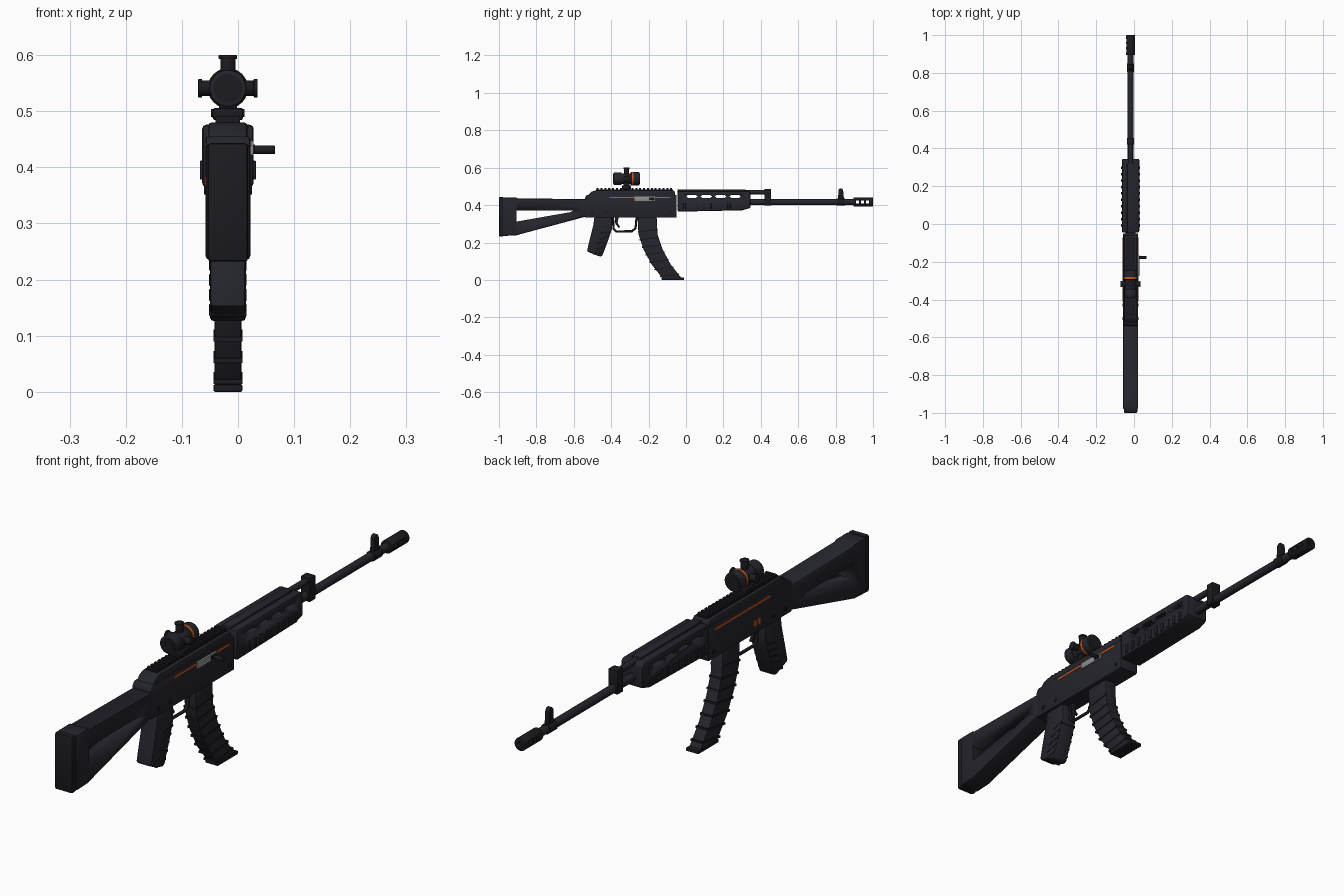
import bpy, bmesh, math
from mathutils import Vector, Matrix

if "Cube" in bpy.data.objects:
    bpy.data.objects.remove(bpy.data.objects["Cube"], do_unlink=True)

CX = -0.018  # centre plane of the rifle


def material(name, rgb):
    m = bpy.data.materials.new(name)
    m.use_nodes = True
    m.diffuse_color = (*rgb, 1)
    bsdf = next(n for n in m.node_tree.nodes if n.type == 'BSDF_PRINCIPLED')
    bsdf.inputs["Base Color"].default_value = (*rgb, 1)
    return m


BODY = material("charcoal", (0.018, 0.018, 0.026))
DARK = material("near_black", (0.011, 0.011, 0.015))
ORANGE = material("orange", (0.6, 0.1, 0.012))
STEEL = material("grey_steel", (0.28, 0.28, 0.28))


def activate(ob):
    bpy.ops.object.select_all(action='DESELECT')
    ob.select_set(True)
    bpy.context.view_layer.objects.active = ob


def finish(name, bm, mat, bevel=0):
    bmesh.ops.recalc_face_normals(bm, faces=bm.faces)
    me = bpy.data.meshes.new(name)
    bm.to_mesh(me)
    bm.free()
    ob = bpy.data.objects.new(name, me)
    bpy.context.collection.objects.link(ob)
    me.materials.append(mat)
    activate(ob)
    if bevel:
        mod = ob.modifiers.new("Bevel", 'BEVEL')
        mod.width, mod.segments, mod.limit_method = bevel, 2, 'ANGLE'
        bpy.ops.object.modifier_apply(modifier=mod.name)
    bpy.ops.object.shade_smooth_by_angle(angle=math.radians(35))
    return ob


def prism(name, outline, half, mat=BODY, bevel=0.0, x=0):
    """Side outline (y, z) extruded across the width."""
    bm = bmesh.new()
    face = bm.faces.new([bm.verts.new((CX + x - half, y, z)) for y, z in outline])
    ext = bmesh.ops.extrude_face_region(bm, geom=[face])
    bmesh.ops.translate(bm, vec=(2 * half, 0, 0),
                        verts=[v for v in ext["geom"] if isinstance(v, bmesh.types.BMVert)])
    return finish(name, bm, mat, bevel)


def block(name, y0, y1, z0, z1, half, mat=BODY, bevel=0.0, x=0):
    return prism(name, [(y0, z0), (y1, z0), (y1, z1), (y0, z1)], half, mat, bevel, x)


def rod(name, a, b, r, mat=BODY, r2=None, sides=24, bevel=0.0):
    """Cylinder or cone between two points, x measured from the centre plane."""
    a, b = Vector(a), Vector(b)
    bm = bmesh.new()
    place = Matrix.Translation((a + b) / 2 + Vector((CX, 0, 0)))
    turn = (b - a).to_track_quat('Z', 'Y').to_matrix().to_4x4()
    bmesh.ops.create_cone(bm, cap_ends=True, segments=sides, radius1=r,
                          radius2=r if r2 is None else r2,
                          depth=(b - a).length, matrix=place @ turn)
    return finish(name, bm, mat, bevel)


def cut(ob, cutter):
    mod = ob.modifiers.new("Cut", 'BOOLEAN')
    mod.operation, mod.object, mod.solver = 'DIFFERENCE', cutter, 'EXACT'
    activate(ob)
    bpy.ops.object.modifier_apply(modifier=mod.name)
    bpy.data.objects.remove(cutter, do_unlink=True)


# Skeleton stock and butt pad
stock = prism("stock", [(-0.98, 0.235), (-0.91, 0.238), (-0.53, 0.34), (-0.53, 0.432),
                        (-0.9, 0.436), (-0.91, 0.441), (-0.98, 0.441)], 0.04, BODY, 0.007)
cut(stock, prism("stock_hole", [(-0.905, 0.312), (-0.62, 0.362), (-0.6, 0.372),
                                (-0.905, 0.372)], 0.1))
block("butt_pad", -1, -0.975, 0.232, 0.443, 0.036, DARK, 0.006)

# Receiver, top cover and toothed rail
prism("receiver", [(-0.54, 0.333), (-0.05, 0.333), (-0.05, 0.455), (-0.53, 0.455),
                   (-0.54, 0.44)], 0.04, BODY, 0.005)
prism("top_cover", [(-0.535, 0.44), (-0.06, 0.44), (-0.06, 0.473), (-0.07, 0.48),
                    (-0.48, 0.48), (-0.505, 0.472)], 0.035, BODY, 0.006)
block("rail", -0.48, -0.07, 0.475, 0.484, 0.022, DARK)
for i in range(20):
    y = -0.478 + i * 0.0207
    block("rail_tooth", y, y + 0.011, 0.483, 0.491, 0.022, DARK)
for y, z in ((-0.5, 0.36), (-0.43, 0.36), (-0.08, 0.36)):
    rod("receiver_pin", (-0.043, y, z), (0.043, y, z), 0.008, DARK, sides=16)

# Orange side stripes and safety marks
for s in (-1, 1):
    block("side_stripe", -0.41, -0.085, 0.437, 0.444, 0.0015, ORANGE, x=s * 0.0405)
for y in (-0.352, -0.328):
    block("safety_mark", y, y + 0.016, 0.362, 0.384, 0.0015, ORANGE, x=-0.0405)

# Ejection port with bolt handle
block("ejection_port", -0.275, -0.165, 0.422, 0.447, 0.004, STEEL, 0.001, x=0.042)
block("handle_slot", -0.197, -0.168, 0.426, 0.441, 0.002, DARK, x=0.046)
rod("bolt_handle", (0.035, -0.178, 0.431), (0.084, -0.178, 0.431), 0.0075, DARK, bevel=0.0015)

# Pistol grip with finger ridges
prism("grip", [(-0.49, 0.335), (-0.395, 0.335), (-0.395, 0.275), (-0.415, 0.215),
               (-0.448, 0.128), (-0.462, 0.125), (-0.53, 0.152), (-0.515, 0.215),
               (-0.495, 0.295)], 0.032, BODY, 0.01)
for i in range(5):
    y, z = -0.404 - i * 0.0105, 0.255 - i * 0.027
    prism("grip_ridge", [(y - 0.05, z - 0.013), (y + 0.004, z), (y + 0.002, z + 0.01),
                         (y - 0.052, z - 0.003)], 0.0335, DARK, 0.002)

# Trigger and guard
guard = bpy.data.curves.new("trigger_guard", 'CURVE')
guard.dimensions, guard.bevel_depth, guard.bevel_resolution = '3D', 0.006, 2
path = [(-0.39, 0.335), (-0.388, 0.275), (-0.375, 0.26), (-0.29, 0.26), (-0.27, 0.275),
        (-0.264, 0.335)]
line = guard.splines.new('POLY')
line.points.add(len(path) - 1)
for p, (y, z) in zip(line.points, path):
    p.co = (CX, y, z, 1)
guard.materials.append(DARK)
bpy.context.collection.objects.link(bpy.data.objects.new("trigger_guard", guard))
prism("trigger", [(-0.38, 0.335), (-0.36, 0.335), (-0.366, 0.305), (-0.352, 0.282),
                  (-0.36, 0.278), (-0.378, 0.3)], 0.006, DARK, 0.001)

# Curved magazine with ribs and floor plate
rear = [(-0.259, 0.34), (-0.254, 0.243), (-0.227, 0.163), (-0.184, 0.083), (-0.125, 0.008)]
front = [(y + 0.102, z) for y, z in rear]
prism("magazine", rear + front[::-1], 0.024, BODY, 0.004)
for (y0, z0), (y1, z1) in zip(rear[:-1], rear[1:]):
    for t in (0.3, 0.8):
        y, z = y0 + (y1 - y0) * t, z0 + (z1 - z0) * t
        if z < 0.3:
            prism("magazine_rib", [(y - 0.002, z - 0.009), (y + 0.1, z + 0.004),
                                   (y + 0.1, z + 0.012), (y - 0.002, z - 0.001)], 0.0258, DARK)
block("magazine_floor", -0.13, -0.01, 0, 0.013, 0.026, DARK, 0.003)

# Handguard with through slots and lower side ribs
guard_body = prism("handguard", [(-0.045, 0.365), (0.3, 0.372), (0.345, 0.385), (0.345, 0.465),
                                 (0.335, 0.476), (-0.045, 0.476)], 0.046, BODY, 0.009)
for i in range(4):
    y = 0.0 + i * 0.077
    cut(guard_body, prism("slot", [(y, 0.446), (y + 0.01, 0.439), (y + 0.053, 0.439),
                                   (y + 0.063, 0.446), (y + 0.053, 0.454),
                                   (y + 0.01, 0.454)], 0.1))
for i in range(10):
    y = -0.015 + i * 0.034
    for s in (-1, 1):
        block("handguard_rib", y, y + 0.014, 0.378, 0.412, 0.004, BODY, 0.002, x=s * 0.046)
block("handguard_top_rib", -0.045, 0.32, 0.47, 0.483, 0.018, BODY, 0.003)

# Gas tube, gas block, barrel and front sight
rod("gas_tube", (0, 0.3, 0.469), (0, 0.43, 0.469), 0.012)
block("gas_block", 0.42, 0.455, 0.397, 0.486, 0.019, DARK, 0.003)
rod("barrel", (0, 0.3, 0.416), (0, 0.91, 0.416), 0.0155)
rod("sight_collar", (0, 0.805, 0.416), (0, 0.85, 0.416), 0.019, DARK)
prism("front_sight", [(0.812, 0.425), (0.845, 0.425), (0.84, 0.482), (0.833, 0.49),
                      (0.823, 0.49), (0.816, 0.482)], 0.009, DARK, 0.002)

# Muzzle brake with bore and side ports
brake = rod("muzzle_brake", (0, 0.895, 0.416), (0, 1, 0.416), 0.024, DARK, bevel=0.003)
cut(brake, rod("bore", (0, 0.985, 0.416), (0, 1.1, 0.416), 0.012))
for i in range(3):
    y = 0.909 + i * 0.027
    cut(brake, block("port", y, y + 0.016, 0.408, 0.425, 0.1))

# Scope on its clamp
Z, Y = 0.541, -0.318
block("scope_clamp", Y - 0.024, Y + 0.024, 0.484, 0.506, 0.027, DARK, 0.004)
block("scope_riser", Y - 0.016, Y + 0.016, 0.5, 0.52, 0.016, DARK, 0.003)
rod("clamp_screw", (-0.03, Y, 0.497), (0.03, Y, 0.497), 0.007, DARK)
rod("scope_tube", (0, -0.375, Z), (0, -0.26, Z), 0.028, BODY)
rod("eyepiece", (0, -0.387, Z), (0, -0.345, Z), 0.033, BODY, bevel=0.003)
rod("objective", (0, -0.296, Z), (0, -0.249, Z), 0.035, BODY, bevel=0.003)
rod("scope_ring", (0, -0.29, Z), (0, -0.281, Z), 0.036, ORANGE)
rod("rear_lens", (0, -0.389, Z), (0, -0.386, Z), 0.026, DARK)
rod("front_lens", (0, -0.25, Z), (0, -0.247, Z), 0.028, DARK)
for dx, dz in ((-1, 0), (1, 0), (0, 1)):
    at = lambda d: (dx * d, Y, Z + dz * d)
    end = 0.059 if dz else 0.053
    rod("turret", at(0.02), at(end - 0.006), 0.0135, DARK, bevel=0.001)
    rod("turret_cap", at(end - 0.007), at(end), 0.0165, DARK, bevel=0.0015)
